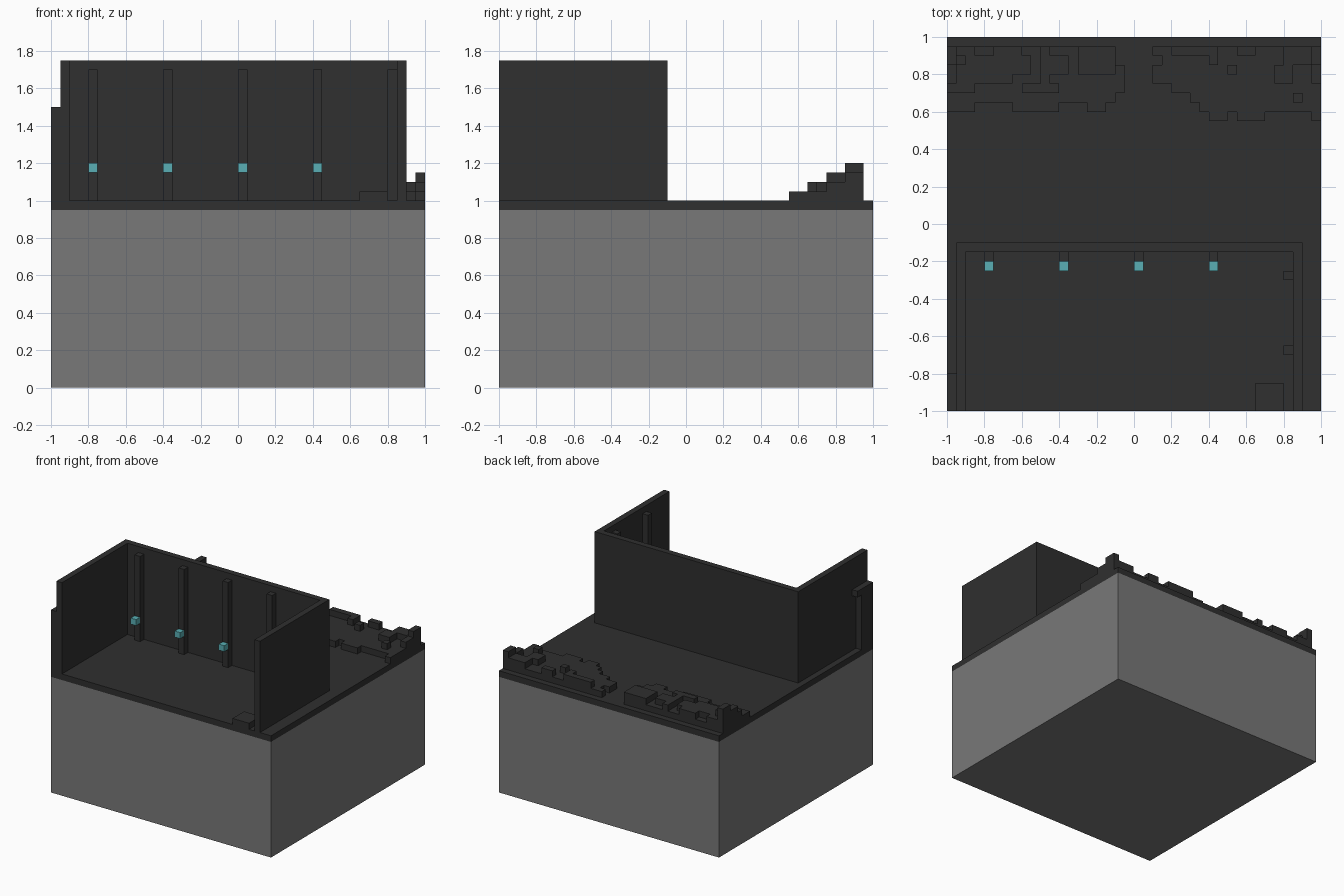
import bpy, bmesh

if "Cube" in bpy.data.objects:
    bpy.data.objects.remove(bpy.data.objects["Cube"], do_unlink=True)

U = 0.05      # one block
FLOOR = 1.0   # deck height


def material(name, rgb):
    m = bpy.data.materials.new(name)
    m.use_nodes = True
    m.diffuse_color = (*rgb, 1)
    m.node_tree.nodes["Principled BSDF"].inputs["Base Color"].default_value = (*rgb, 1)
    return m


GREY = material("stone grey", (0.19, 0.19, 0.19))
DARK = material("charcoal", (0.029, 0.029, 0.029))
TEAL = material("teal", (0.1, 0.43, 0.46))


def add_box(bm, x, y, z):
    """Add an axis-aligned box given (min, max) pairs."""
    verts = bmesh.ops.create_cube(bm, size=1)["verts"]
    for v in verts:
        for i, (lo, hi) in enumerate((x, y, z)):
            v.co[i] = hi if v.co[i] > 0 else lo


def boxes(name, mat, *parts):
    bm = bmesh.new()
    for part in parts:
        add_box(bm, *part)
    mesh = bpy.data.meshes.new(name)
    bm.to_mesh(mesh)
    bm.free()
    mesh.materials.append(mat)
    obj = bpy.data.objects.new(name, mesh)
    bpy.context.collection.objects.link(obj)
    return obj


def rubble(name, level, steps):
    """Layer of blocks: each step is (x start, x end, y front, y back) in blocks."""
    z = (FLOOR + (level - 1) * U, FLOOR + level * U)
    return boxes(name, DARK, *[((a * U, b * U), (c * U, d * U), z) for a, b, c, d in steps])


# Ground block and deck
boxes("base_block", GREY, ((-1, 1), (-1, 1), (0, 0.95)))
boxes("deck", DARK, ((-1, 1), (-1, 1), (0.95, FLOOR)))

# Three-sided enclosure
WALL = (FLOOR, 1.75)
boxes("back_wall", DARK, ((-0.95, 0.9), (-0.15, -0.1), WALL))
for name, x in (("right_wall", -0.95), ("left_wall", 0.85)):
    boxes(name, DARK, ((x, x + U), (-1, -0.15), WALL))

# Pillars with lamps on the back wall, plain pillars on the side wall
POST = (FLOOR, 1.7)
for i in range(4):
    x = (-0.8 + 0.4 * i, -0.75 + 0.4 * i)
    boxes(f"back_pillar_{i + 1}", DARK, (x, (-0.2, -0.15), POST))
    boxes(f"lamp_{i + 1}", TEAL, (x, (-0.25, -0.2), (1.15, 1.2)))
for i, y in enumerate((-0.7, -0.3)):
    boxes(f"side_pillar_{i + 1}", DARK, ((0.8, 0.85), (y, y + U), POST))

# Corner plinth and the outside buttress with its cap
boxes("corner_plinth", DARK, ((0.65, 0.8), (-1, -0.85), (FLOOR, 1.05)))
boxes("buttress", DARK, ((-1, -0.95), (-1, -0.85), (FLOOR, 1.45)))
boxes("buttress_cap", DARK, ((-1, -0.95), (-1, -0.8), (1.45, 1.5)))

# Rubble heap at the back, -x side
rubble("right_rubble_low", 1, [
    (-20, -17, 12, 19), (-17, -13, 13, 19), (-13, -8, 12, 19), (-8, -5, 13, 19),
    (-5, -3, 12, 19), (-3, -2, 13, 19), (-2, -1, 14, 17)])
rubble("right_rubble_mid", 2, [
    (-20, -17, 14, 19), (-17, -13, 15, 18), (-15, -12, 18, 19), (-13, -11, 16, 18),
    (-12, -8, 14, 15), (-10, -9, 15, 19), (-9, -7, 16, 18), (-6, -2, 16, 19)])
rubble("right_rubble_high", 3, [(-20, -19, 15, 19), (-19, -18, 17, 18)])
rubble("right_rubble_top", 4, [(-20, -19, 17, 19)])

# Rubble heap at the back, +x side
rubble("left_rubble_low", 1, [
    (2, 4, 15, 17), (3, 4, 17, 18), (2, 4, 18, 19), (4, 6, 14, 19), (6, 7, 13, 19),
    (7, 8, 12, 19), (8, 10, 11, 19), (10, 11, 12, 19), (11, 14, 11, 19),
    (14, 19, 12, 19), (19, 20, 11, 19)])
rubble("left_rubble_mid", 2, [
    (4, 8, 18, 19), (8, 9, 17, 19), (10, 11, 16, 17), (11, 13, 18, 19),
    (15, 17, 15, 17), (16, 19, 17, 19), (17, 18, 13, 14), (19, 20, 15, 19)])
rubble("left_rubble_high", 3, [(19, 20, 17, 19)])
